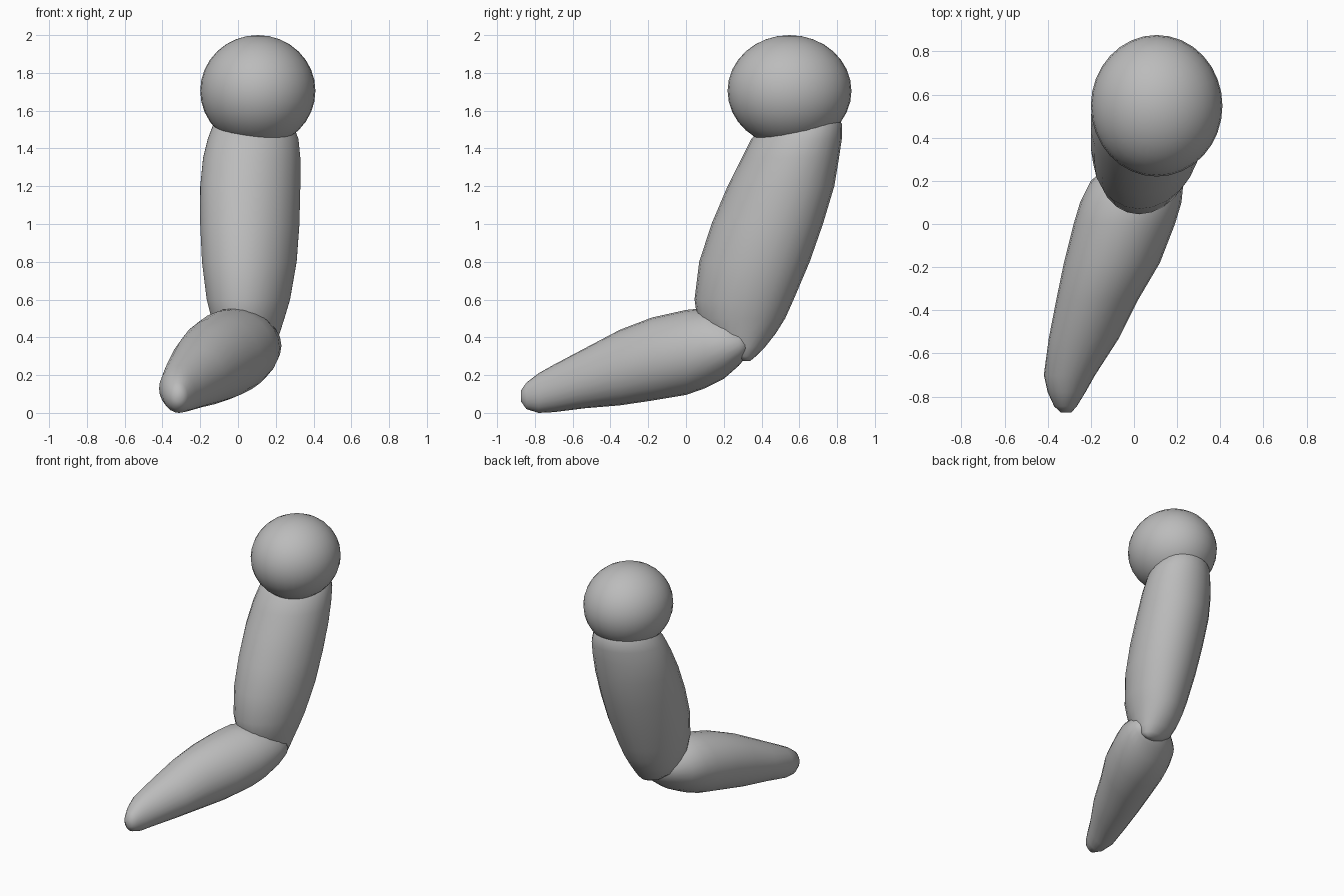
import bpy, bmesh, math

grey = bpy.data.materials.new("plain grey")
grey.diffuse_color = (0.5, 0.5, 0.5, 1)
SEG = 24


def finish(obj):
    obj.data.materials.append(grey)
    for p in obj.data.polygons:
        p.use_smooth = True


def loft(name, rings, place, shear=0.0):
    """Skin elliptical rings (position, a_min, a_max, b_min, b_max) and cap the ends."""
    bm = bmesh.new()
    loops = []
    for t, a0, a1, b0, b1 in rings:
        loop = []
        for i in range(SEG):
            ang = 2 * math.pi * i / SEG
            db = (b1 - b0) / 2 * math.sin(ang)
            a = (a0 + a1) / 2 + (a1 - a0) / 2 * math.cos(ang) + shear * db
            loop.append(bm.verts.new(place(t, a, (b0 + b1) / 2 + db)))
        loops.append(loop)
    for lo, hi in zip(loops, loops[1:]):
        for i in range(SEG):
            j = (i + 1) % SEG
            bm.faces.new((lo[i], lo[j], hi[j], hi[i]))
    bm.faces.new(loops[0][::-1])
    bm.faces.new(loops[-1])
    bmesh.ops.recalc_face_normals(bm, faces=bm.faces[:])
    mesh = bpy.data.meshes.new(name)
    bm.to_mesh(mesh)
    bm.free()
    obj = bpy.data.objects.new(name, mesh)
    bpy.context.collection.objects.link(obj)
    finish(obj)


# Shoulder ball
bpy.ops.mesh.primitive_uv_sphere_add(segments=32, ring_count=16, radius=1, location=(0.105, 0.548, 1.705))
ball = bpy.context.object
ball.name = "shoulder_ball"
ball.scale = (0.305, 0.328, 0.295)
finish(ball)

# Upper arm: horizontal rings (z, x range, y range)
loft("upper_arm", [
    (0.275, 0.07, 0.15, 0.30, 0.34),
    (0.30, 0.00, 0.18, 0.24, 0.37),
    (0.35, -0.07, 0.20, 0.17, 0.42),
    (0.42, -0.11, 0.22, 0.10, 0.475),
    (0.50, -0.14, 0.245, 0.06, 0.525),
    (0.60, -0.165, 0.275, 0.045, 0.57),
    (0.80, -0.19, 0.31, 0.07, 0.655),
    (1.00, -0.20, 0.325, 0.135, 0.725),
    (1.20, -0.20, 0.33, 0.22, 0.785),
    (1.35, -0.185, 0.33, 0.295, 0.81),
    (1.45, -0.16, 0.32, 0.345, 0.825),
    (1.53, -0.13, 0.29, 0.42, 0.825),
    (1.59, -0.07, 0.23, 0.50, 0.79),
    (1.62, 0.00, 0.15, 0.57, 0.72),
], lambda t, a, b: (a, b, t), 0.12)

# Forearm: upright rings (y, x range, z range), wrist to elbow
loft("forearm", [
    (-0.873, -0.34, -0.29, 0.06, 0.12),
    (-0.845, -0.37, -0.265, 0.02, 0.16),
    (-0.78, -0.40, -0.225, 0.00, 0.21),
    (-0.70, -0.418, -0.18, 0.004, 0.255),
    (-0.53, -0.395, -0.07, 0.025, 0.345),
    (-0.35, -0.36, 0.02, 0.04, 0.44),
    (-0.18, -0.325, 0.12, 0.065, 0.505),
    (0.00, -0.28, 0.19, 0.095, 0.545),
    (0.10, -0.25, 0.22, 0.13, 0.555),
    (0.20, -0.20, 0.23, 0.18, 0.53),
    (0.28, -0.11, 0.225, 0.25, 0.475),
    (0.33, 0.00, 0.19, 0.31, 0.41),
], lambda t, a, b: (a, t, b))
